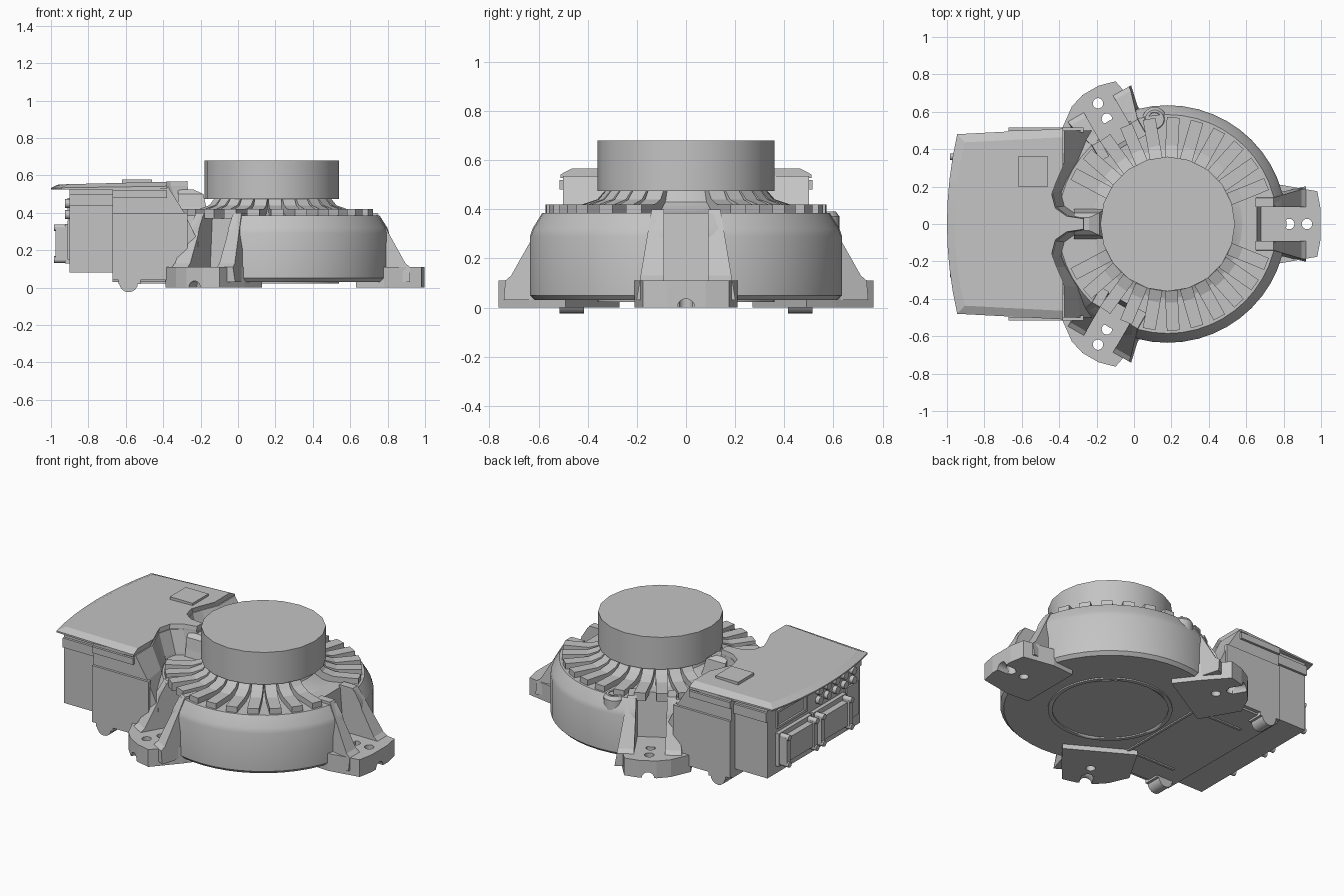
import bpy, bmesh, math
from mathutils import Matrix, Vector

cube = bpy.data.objects.get("Cube")
if cube:
    bpy.data.objects.remove(cube, do_unlink=True)

GREY = (0.55, 0.55, 0.55, 1)
mat = bpy.data.materials.new("light grey metal")
mat.use_nodes = True
mat.diffuse_color = GREY
mat.node_tree.nodes["Principled BSDF"].inputs["Base Color"].default_value = GREY

AXIS = Matrix.Translation((0.18, 0, 0))      # turret axis


def around(deg):
    return AXIS @ Matrix.Rotation(math.radians(deg), 4, 'Z')


def loft(name, rings, m=Matrix(), smooth=0):
    """Skin a list of equal-length closed rings and cap both ends."""
    bm = bmesh.new()
    vs = [[bm.verts.new(m @ Vector(p)) for p in r] for r in rings]
    n = len(rings[0])
    for a, b in zip(vs, vs[1:]):
        for i in range(n):
            j = (i + 1) % n
            bm.faces.new((a[i], a[j], b[j], b[i]))
    bm.faces.new(vs[0][::-1])
    bm.faces.new(vs[-1])
    bmesh.ops.recalc_face_normals(bm, faces=bm.faces)
    me = bpy.data.meshes.new(name)
    bm.to_mesh(me)
    bm.free()
    me.materials.append(mat)
    ob = bpy.data.objects.new(name, me)
    bpy.context.collection.objects.link(ob)
    if smooth:
        bpy.ops.object.select_all(action='DESELECT')
        ob.select_set(True)
        bpy.context.view_layer.objects.active = ob
        bpy.ops.object.shade_smooth_by_angle(angle=math.radians(smooth))
    return ob


def lathe(name, profile, sides, m=AXIS, smooth=28):
    ang = [2 * math.pi * i / sides for i in range(sides)]
    return loft(name, [[(r * math.cos(a), r * math.sin(a), z) for a in ang]
                       for r, z in profile], m, smooth)


def box(name, x0, x1, y0, y1, z0, z1, m=Matrix()):
    base = [(x0, y0), (x1, y0), (x1, y1), (x0, y1)]
    return loft(name, [[(x, y, z) for x, y in base] for z in (z0, z1)], m)


def rod(name, r, p, axis, length, sides=16, m=Matrix()):
    rot = Vector((0, 0, 1)).rotation_difference(Vector(axis)).to_matrix().to_4x4()
    return lathe(name, [(r, -length / 2), (r, length / 2)], sides,
                 m @ Matrix.Translation(p) @ rot, 40)


def cut(target, cutter):
    cutter.hide_render = True
    mod = target.modifiers.new("cut", 'BOOLEAN')
    mod.operation, mod.solver, mod.object = 'DIFFERENCE', 'EXACT', cutter
    bpy.context.view_layer.objects.active = target
    bpy.ops.object.modifier_apply(modifier=mod.name)
    bpy.data.objects.remove(cutter, do_unlink=True)


# Round housing, flared neck and turret
housing = lathe("housing", [(0.615, 0.03), (0.635, 0.05), (0.635, 0.29),
                            (0.625, 0.32), (0.585, 0.385)], 48)
lathe("neck", [(0.42, 0.38), (0.36, 0.395), (0.31, 0.43), (0.29, 0.485)], 32)
lathe("turret", [(0.36, 0.475), (0.36, 0.68)], 20)

# Radial cooling fins that curve up into the neck
fin = [(0.28, 0.37), (0.57, 0.37), (0.57, 0.42), (0.42, 0.42), (0.36, 0.44), (0.325, 0.48),
       (0.28, 0.48)]
for s in (1, -1):
    for i in range(11):
        loft("fin", [[(r, y, z) for r, z in fin] for y in (-0.034, 0.034)],
             around(s * (22 + 13 * i)))

# Three mounting feet: pad, gusset pair, open channel, bolt holes
end_pad = [(0.45, -0.2), (0.6, -0.21), (0.8, -0.175), (0.818, -0.08), (0.818, 0.08),
           (0.8, 0.175), (0.6, 0.21), (0.45, 0.2)]
side_pad = [(0.45, -0.2), (0.6, -0.18), (0.8, -0.14), (0.825, -0.05), (0.825, 0.05),
            (0.8, 0.13), (0.72, 0.24), (0.45, 0.24)]
gusset = [(0.47, 0.03), (0.74, 0.03), (0.74, 0.11), (0.715, 0.13), (0.565, 0.4), (0.47, 0.4)]
for deg in (0, 120, -120):
    m = around(deg)
    flip = -1 if deg < 0 else 1
    plan = side_pad if deg else end_pad
    cut(housing, loft("channel_cutter", [
        [(r, -0.09, z), (0.95, -0.09, z), (0.95, 0.09, z), (r, 0.09, z)]
        for r, z in ((0.5, 0.11), (0.46, 0.6))], m))
    foot = loft("foot", [[(r, y * flip, z) for r, y in plan] for z in (0.0, 0.11)], m)
    for r in (0.65, 0.745):
        cut(foot, rod("hole_cutter", 0.028, (r, 0, 0.05), (0, 0, 1), 0.3, 16, m))
    cut(foot, rod("groove_cutter", 0.036, (0.8, 0, 0), (1, 0, 0), 0.12, 16, m))
    for s in (1, -1):
        inner = [(r, s * 0.09, z) for r, z in gusset]
        outer = [(r, s * (0.14 + 0.05 * max(0, 0.4 - z) / 0.3 * (r > 0.5)), z)
                 for r, z in gusset]
        loft("foot_gusset", [inner, outer], m)

# Plug seated in the housing shoulder
plug = lathe("shoulder_plug", [(0.065, 0.2), (0.065, 0.37), (0.05, 0.39)], 20,
             Matrix.Translation((0.11, 0.56, 0)))
cut(plug, rod("plug_cutter", 0.035, (0.11, 0.56, 0.39), (0, 0, 1), 0.06))

# Rear electronics box: front wall is scooped to clear the turret
low = [(-0.21, 0.50), (-0.25, 0.34), (-0.33, 0.23), (-0.36, 0.17), (-0.34, 0.10),
       (-0.28, 0.06), (-0.24, 0.04)]
high = [(-0.38, 0.50), (-0.38, 0.33), (-0.42, 0.23), (-0.44, 0.17), (-0.42, 0.09),
        (-0.36, 0.045), (-0.27, 0.03)]


def scoop(t, width, dx=0.0):
    """Front wall points from +y to -y, t blends the low and high outlines."""
    half = [(a[0] + (b[0] - a[0]) * t + dx, (a[1] + (b[1] - a[1]) * t) * width)
            for a, b in zip(low, high)]
    return half + [(x, -y) for x, y in reversed(half)]


def box_ring(z, t, width):
    return [(x, y, z) for x, y in [(-0.67, -0.5 * width), (-0.67, 0.5 * width)]
            + scoop(t, width)]


loft("box_core", [box_ring(0.03, 0.2, 0.98), box_ring(0.08, 0.1, 1), box_ring(0.24, 0, 1),
                  box_ring(0.40, 0.45, 1), box_ring(0.535, 0.95, 1)])
box("box_rear", -0.9, -0.66, -0.465, 0.465, 0.08, 0.53)


# Overhanging lid with bowed rear edge and chamfered rim
def lid_ring(z, inset, width, slope):
    pts = []
    for i in range(9):
        y = -1 + i / 4
        pts.append((-1 + inset + 0.055 * y * y, 0.48 * width * y))
    pts += scoop(1, width * 1.02)
    return [(x, y, z + slope * (x + 0.38)) for x, y in pts]


loft("lid", [lid_ring(0.527, 0, 1, 0.005), lid_ring(0.542, 0, 1, 0.015),
             lid_ring(0.566, 0.04, 0.91, 0.025)])
box("lid_plate", -0.62, -0.46, 0.2, 0.36, 0.555, 0.578)

# Spur and post joining the box to the housing
loft("centre_post", [[(x, y, z) for x, y in
     ((-0.32, -w), (x1, -w), (x1, w), (-0.32, w))]
     for z, w, x1 in ((0.36, 0.085, -0.15), (0.43, 0.07, -0.17), (0.5, 0.06, -0.185),
                      (0.525, 0.035, -0.24))])

# Side rails and round lugs under the box
for s in (1, -1):
    y0, y1 = sorted((s * 0.49, s * 0.515))
    box("side_panel", -0.67, -0.27, y0, y1, 0.04, 0.40)
    box("side_rail", -0.67, -0.38, y0, y1, 0.48, 0.52)
    box("seam_strip", -0.9, -0.67, *sorted((s * 0.46, s * 0.48)), 0.44, 0.5)
    rod("box_lug", 0.05, (-0.585, s * 0.465, 0.025), (0, 1, 0), 0.1)
    box("lug_base", -0.64, -0.52, s * 0.465 - 0.05, s * 0.465 + 0.05, 0.018, 0.06)

# Rear connectors with clamp levers
for y in (0.22, -0.13):
    box("connector_flange", -0.925, -0.89, y - 0.165, y + 0.165, 0.13, 0.34)
    box("connector_body", -0.965, -0.9, y - 0.12, y + 0.12, 0.16, 0.31)
    for s in (1, -1):
        box("connector_clamp", -0.975, -0.9, y + s * 0.14 - 0.018, y + s * 0.14 + 0.018,
            0.15, 0.32)
        for z in (0.15, 0.32):
            rod("clamp_pin", 0.018, (-0.95, y + s * 0.14, z), (1, 0, 0), 0.07, 10)

# Rear window frame, socket row and cable cover
for z0, z1 in ((0.365, 0.38), (0.465, 0.48)):
    box("window_frame", -0.912, -0.89, 0.08, 0.38, z0, z1)
for y in (0.08, 0.365):
    box("window_frame", -0.912, -0.89, y, y + 0.015, 0.365, 0.48)
for i in range(5):
    for z in (0.39, 0.45):
        rod("socket", 0.024, (-0.905, -0.04 - 0.085 * i, z), (1, 0, 0), 0.04, 12)
box("cable_cover", -0.912, -0.89, -0.44, -0.32, 0.15, 0.36)

# Underside ring and access panel outline
ring = lathe("base_ring", [(0.36, 0.022), (0.36, 0.04)], 40)
cut(ring, rod("ring_cutter", 0.335, (0.18, 0, 0.03), (0, 0, 1), 0.1, 40))
for y in (-0.3, 0.3):
    box("panel_edge", -0.55, -0.2, y - 0.008, y + 0.008, 0.022, 0.04)
box("panel_edge", -0.216, -0.2, -0.3, 0.3, 0.022, 0.04)
